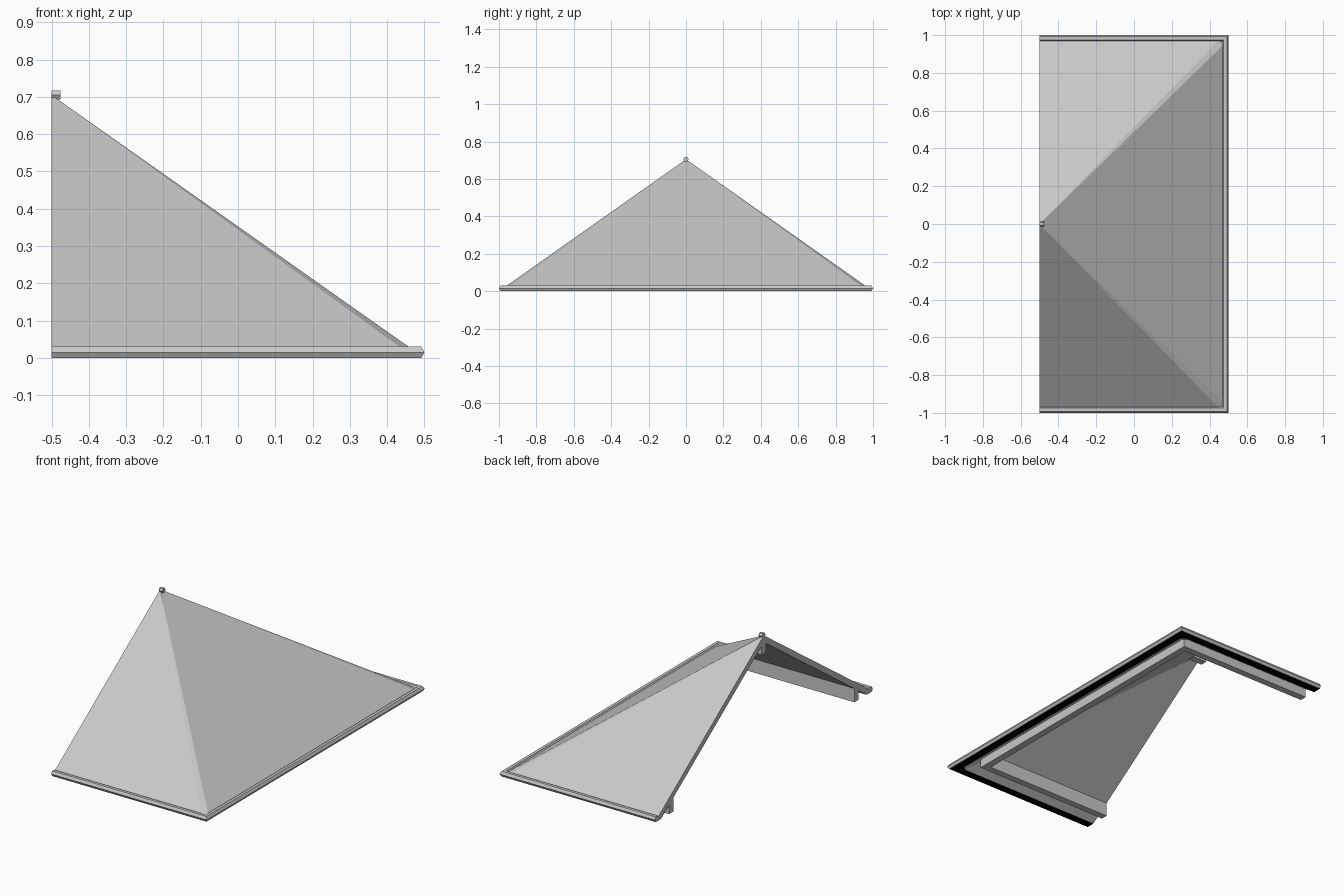
import bpy, bmesh, math

cube = bpy.data.objects.get("Cube")
if cube:
    bpy.data.objects.remove(cube, do_unlink=True)


def material(name, colour):
    mat = bpy.data.materials.new(name)
    mat.use_nodes = True
    mat.diffuse_color = colour
    mat.node_tree.nodes["Principled BSDF"].inputs["Base Color"].default_value = colour
    return mat


GREY = material("light grey", (0.58, 0.58, 0.58, 1))
BLACK = material("black", (0.0, 0.0, 0.0, 1))

OPEN_X = -0.5      # open end of the half roof
PEAK = 0.705       # height of the roof top
SLOPE = 0.705      # fall per unit of run
THICK = 0.04       # vertical roof thickness


def finish(bm, name, black_underside=False):
    bmesh.ops.recalc_face_normals(bm, faces=bm.faces)
    bm.normal_update()
    if black_underside:
        for f in bm.faces:
            f.material_index = int(f.normal.z < -0.99)
    mesh = bpy.data.meshes.new(name)
    bm.to_mesh(mesh)
    bm.free()
    mesh.materials.append(GREY)
    mesh.materials.append(BLACK)
    obj = bpy.data.objects.new(name, mesh)
    bpy.context.collection.objects.link(obj)
    return obj


def u_path(inset, chamfer=0.0):
    """Three-sided outline, open at the cut end."""
    x, y = 0.5 - inset, 1 - inset
    if chamfer:
        half = [(OPEN_X, -y), (x - chamfer, -y), (x, chamfer - y)]
    else:
        half = [(OPEN_X, -y), (x, -y)]
    return half + [(px, -py) for px, py in reversed(half)]


def strip(bm, a, b):
    for i in range(len(a) - 1):
        bm.faces.new((a[i], a[i + 1], b[i + 1], b[i]))


def u_sweep(name, profile, black_underside=False):
    """Sweep (inset, z) points round the three sides with mitred corners."""
    bm = bmesh.new()
    rails = [[bm.verts.new((x, y, z)) for x, y in u_path(d)] for d, z in profile]
    for i, rail in enumerate(rails):
        strip(bm, rail, rails[(i + 1) % len(rails)])
    for end in (0, -1):
        bm.faces.new([r[end] for r in rails])
    return finish(bm, name, black_underside)


def hexagon(radius, cx, cz):
    return [(cx + radius * math.cos(i * math.pi / 3),
             cz + radius * math.sin(i * math.pi / 3)) for i in range(6)]


def extrude(name, points, vector):
    bm = bmesh.new()
    face = bm.faces.new([bm.verts.new(p) for p in points])
    new = bmesh.ops.extrude_face_region(bm, geom=[face])["geom"]
    bmesh.ops.translate(bm, vec=vector,
                        verts=[v for v in new if isinstance(v, bmesh.types.BMVert)])
    return finish(bm, name)


# Hipped roof shell with a flat underside at the eaves
bm = bmesh.new()
edge = 0.015
soffit = 1 - (PEAK - THICK) / SLOPE


def ring(inset, z):
    return [bm.verts.new((x, y, z)) for x, y in u_path(inset, 0.025)]


top = ring(edge, PEAK - SLOPE * (1 - edge))
base = ring(edge, 0)
inner = ring(soffit, 0)
apex = bm.verts.new((OPEN_X, 0, PEAK))
under = bm.verts.new((OPEN_X, 0, PEAK - THICK))
strip(bm, top, base)
strip(bm, base, inner)
for outline, tip in ((top, apex), (inner, under)):
    for a, b in zip(outline, outline[1:]):
        bm.faces.new((a, b, tip))
for end in (0, -1):
    bm.faces.new((apex, top[end], base[end], inner[end], under))
finish(bm, "roof", True)

# Hexagonal eaves trim
r = 0.0173
u_sweep("eaves_trim", hexagon(r, r, r * math.sin(math.pi / 3)), True)

# Wall plate under the rafters
u_sweep("wall_plate", [(0.13, 0.0), (0.13, 0.07), (0.17, 0.09), (0.17, 0.0)])

# Ridge cap and the short ridge beam below it
extrude("ridge_cap", [(OPEN_X, y, z) for y, z in hexagon(0.0145, 0, 0.705)],
        (0.024, 0, 0))
extrude("ridge_beam", [(OPEN_X, -0.02, 0.6), (OPEN_X, -0.02, 0.67), (-0.4, -0.02, 0.6)],
        (0, 0.04, 0))
